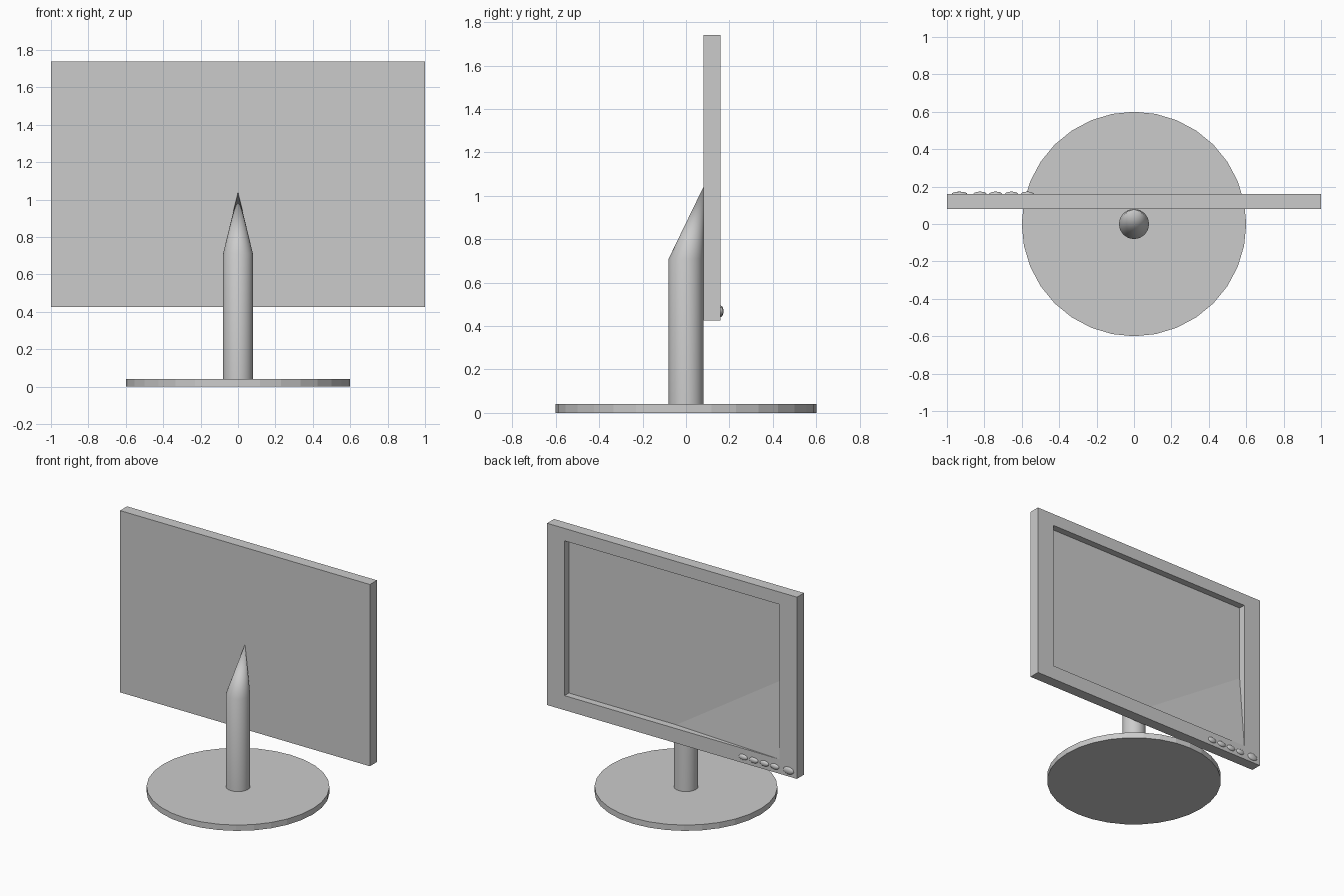
import bpy, bmesh, math

if "Cube" in bpy.data.objects:
    bpy.data.objects.remove(bpy.data.objects["Cube"])

grey = bpy.data.materials.new("plain_grey")
grey.diffuse_color = (0.6, 0.6, 0.6, 1)
grey.use_nodes = True
grey.node_tree.nodes["Principled BSDF"].inputs["Base Color"].default_value = grey.diffuse_color


def finish(name, bm, smooth=False):
    bmesh.ops.recalc_face_normals(bm, faces=bm.faces[:])
    me = bpy.data.meshes.new(name)
    bm.to_mesh(me)
    bm.free()
    ob = bpy.data.objects.new(name, me)
    bpy.context.collection.objects.link(ob)
    me.materials.append(grey)
    if smooth:
        bpy.ops.object.select_all(action='DESELECT')
        ob.select_set(True)
        bpy.context.view_layer.objects.active = ob
        bpy.ops.object.shade_smooth_by_angle(angle=math.radians(40))
    return ob


def ring(bm, r, z, n=32):
    return [bm.verts.new((r * math.cos(2 * math.pi * i / n),
                          r * math.sin(2 * math.pi * i / n), z)) for i in range(n)]


def bridge(bm, a, b):
    n = len(a)
    for i in range(n):
        j = (i + 1) % n
        bm.faces.new((a[i], a[j], b[j], b[i]))


# Round base plate
bm = bmesh.new()
low, high = ring(bm, 0.6, 0), ring(bm, 0.6, 0.042)
bridge(bm, low, high)
bm.faces.new(low)
bm.faces.new(high)
finish("base_plate", bm)

# Post whose tip leans back to a point on the panel
bm = bmesh.new()
low, high = ring(bm, 0.08, 0.04), ring(bm, 0.08, 0.71)
bridge(bm, low, high)
bm.faces.new(low)
tip = bm.verts.new((0, 0.08, 1.04))
for i in range(32):
    bm.faces.new((high[i], high[(i + 1) % 32], tip))
finish("post", bm, smooth=True)

# Panel with a recessed screen; one screen corner rises to the frame
Y0, Y1, YS = 0.08, 0.16, 0.11
Z0, Z1 = 0.425, 1.74
SX, SZ0, SZ1 = 0.86, 0.53, 1.65
bm = bmesh.new()
corners = [(-1, Z0), (1, Z0), (1, Z1), (-1, Z1)]
back = [bm.verts.new((x, Y0, z)) for x, z in corners]
front = [bm.verts.new((x, Y1, z)) for x, z in corners]
bm.faces.new(back)
bridge(bm, back, front)

zm = (SZ0 + SZ1) / 2
around = [(-SX, SZ0), (0, SZ0), (SX, SZ0), (SX, zm),
          (SX, SZ1), (0, SZ1), (-SX, SZ1), (-SX, zm)]
rim = [bm.verts.new((x, Y1, z)) for x, z in around]
floor = [rim[0]] + [bm.verts.new((x, YS, z)) for x, z in around[1:]]
centre = bm.verts.new((0, YS, zm))
for i in range(4):  # frame
    j = (i + 1) % 4
    bm.faces.new((front[i], front[j], rim[2 * j], rim[2 * i + 1], rim[2 * i]))
for i in range(8):  # recess walls
    j = (i + 1) % 8
    loop = dict.fromkeys((rim[i], rim[j], floor[j], floor[i]))
    bm.faces.new(list(loop))
for i in (2, 4, 6):  # screen quarters
    bm.faces.new((floor[i - 1], floor[i], floor[(i + 1) % 8], centre))
bm.faces.new((floor[7], floor[0], floor[1]))
bm.faces.new((floor[7], floor[1], centre))
finish("screen_panel", bm)

# Row of domed buttons, the last one larger
for i, (x, w, h) in enumerate([(-0.57, 0.035, 0.02), (-0.655, 0.035, 0.02),
                               (-0.74, 0.035, 0.02), (-0.823, 0.035, 0.02),
                               (-0.933, 0.042, 0.026)]):
    bm = bmesh.new()
    bmesh.ops.create_uvsphere(bm, u_segments=16, v_segments=10, radius=1)
    bmesh.ops.scale(bm, vec=(w, 0.013, h), verts=bm.verts[:])
    bmesh.ops.translate(bm, vec=(x, Y1, 0.468), verts=bm.verts[:])
    finish(f"button_{i + 1}", bm, smooth=True)
